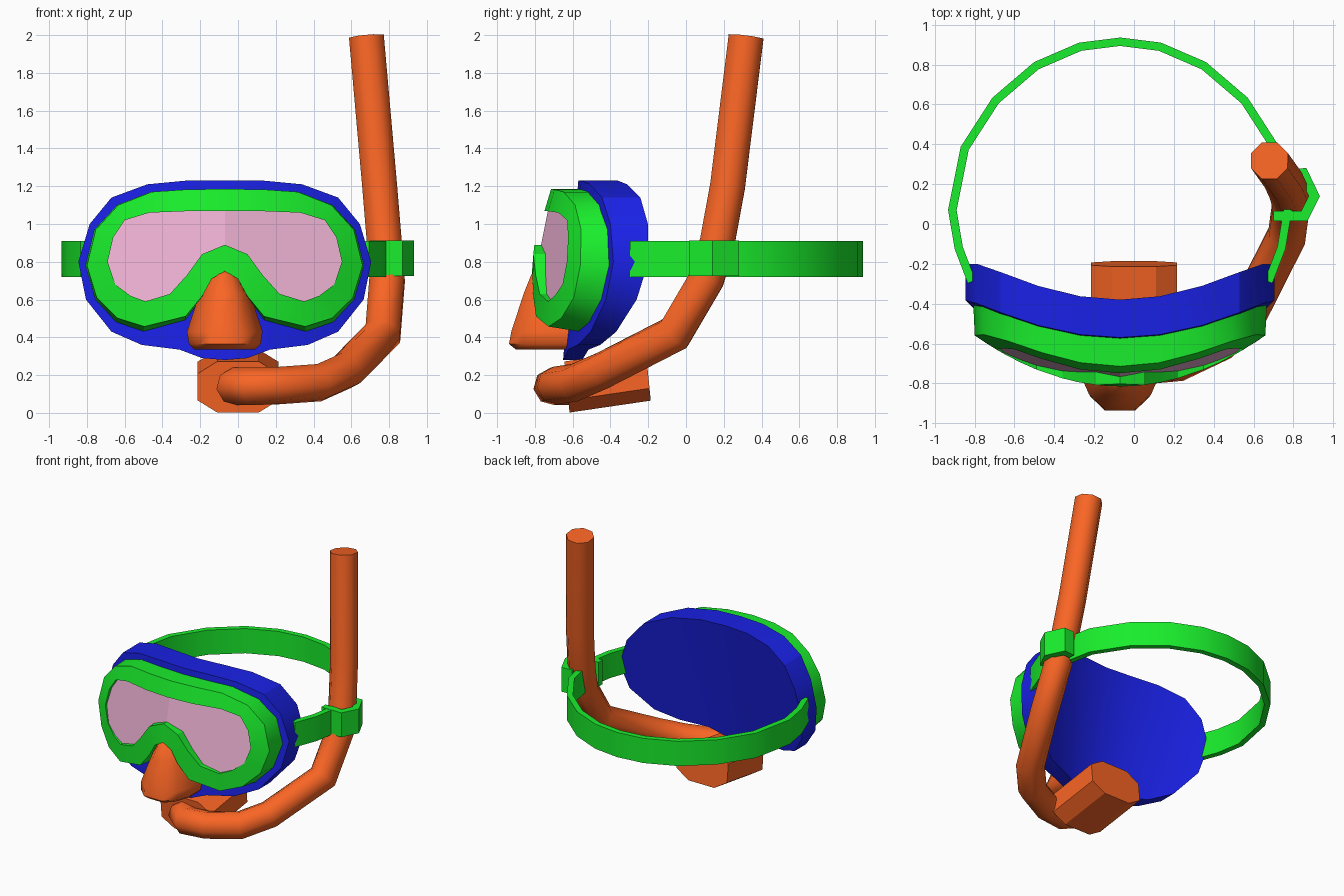
import bpy, bmesh, math
from mathutils import Vector

if "Cube" in bpy.data.objects:
    bpy.data.objects.remove(bpy.data.objects["Cube"])

CX = -0.07  # symmetry plane of the mask


def material(name, rgb):
    m = bpy.data.materials.new(name)
    m.diffuse_color = (*rgb, 1)
    m.use_nodes = True
    m.node_tree.nodes["Principled BSDF"].inputs["Base Color"].default_value = m.diffuse_color
    return m


GREEN = material("green", (0.01, 0.85, 0.025))
BLUE = material("blue", (0.01, 0.015, 0.78))
ORANGE = material("orange", (0.95, 0.13, 0.018))
PINK = material("pink", (0.85, 0.44, 0.65))


def build(name, verts, faces, mat, angle=30):
    me = bpy.data.meshes.new(name)
    me.from_pydata(verts, [], faces)
    bm = bmesh.new()
    bm.from_mesh(me)
    bmesh.ops.recalc_face_normals(bm, faces=bm.faces)
    bm.to_mesh(me)
    bm.free()
    me.materials.append(mat)
    ob = bpy.data.objects.new(name, me)
    bpy.context.collection.objects.link(ob)
    bpy.ops.object.select_all(action='DESELECT')
    ob.select_set(True)
    bpy.context.view_layer.objects.active = ob
    bpy.ops.object.shade_smooth_by_angle(angle=math.radians(angle))
    return ob


def ring_faces(n, m, closed=False):
    faces = []
    for k in range(m if closed else m - 1):
        a, b = k * n, (k + 1) % m * n
        faces += [(a + i, a + (i + 1) % n, b + (i + 1) % n, b + i) for i in range(n)]
    return faces


def loft(name, rings, mat, caps=True, closed=False, angle=30):
    n, m = len(rings[0]), len(rings)
    faces = ring_faces(n, m, closed)
    if caps:
        faces += [tuple(range(n)), tuple(range((m - 1) * n, m * n))]
    return build(name, [v for r in rings for v in r], faces, mat, angle)


def mirror(half):
    return half + [(-u, z) for u, z in half[-2:0:-1]]


def place(outline, depth):
    return [(CX + u, depth(u, z), z) for u, z in outline]


def skirt_back(u, z):
    return -0.38 + 0.18 * (z - 1.23) + 0.43 * u * u


def skirt_front(u, z):
    return -0.57 + 0.085 * (z - 1.23) + 0.37 * u * u


def frame_back(u, z):
    return skirt_front(u, z) + 0.01


def frame_front(u, z):
    return -0.815 + 0.3 * max(0, z - 0.85) + 0.48 * u * u


def lens_depth(u, z):
    return -0.775 + 0.2 * (z - 0.85) + 0.28 * abs(u)


# Blue face skirt, with curved front and back sheets
half = [(0, 1.23), (.2, 1.23), (.41, 1.21), (.6, 1.14), (.715, 1.0), (.775, .8),
        (.735, .6), (.6, .43), (.44, .36), (.24, .335), (.12, .29), (0, .28)]
ring = mirror(half)
n, last = len(ring), len(half) - 1
faces = ring_faces(n, 2)
for base in (0, n):
    for j in range(last // 2):
        quad = (j, j + 1, last - j - 1, last - j)
        faces.append(tuple(base + i for i in quad))
        faces.append(tuple(base + (n - i) % n for i in quad))
build("mask_skirt", place(ring, skirt_back) + place(ring, skirt_front), faces, BLUE)

# Green lens frame
outer = [(0, 1.185), (.2, 1.183), (.39, 1.17), (.57, 1.1), (.69, .97), (.737, .78), (.685, .6),
         (.575, .48), (.43, .43), (.21, .49), (.12, .61), (.07, .71), (0, .75)]
inner = [(0, 1.07), (.2, 1.068), (.4, 1.06), (.53, 1.02), (.59, .93), (.62, .8), (.58, .68),
         (.5, .62), (.42, .59), (.29, .63), (.2, .73), (.12, .84), (0, .89)]
lip = [(u * 0.99, z + 0.1 * max(0, 0.7 - z)) for u, z in outer]
loft("lens_frame", [place(mirror(outer), frame_back), place(mirror(lip), frame_front),
                    place(mirror(inner), frame_front), place(mirror(inner), frame_back)],
     GREEN, caps=False, closed=True)

# Folded lens made of two flat halves
ring = mirror(inner)
k = len(inner)
build("lens", place(ring, lens_depth),
      [tuple(range(k)), tuple(range(k - 1, len(ring))) + (0,)], PINK, 5)

# Nose pocket
rings = []
for z, w, f in [(.755, .035, -.80), (.73, .085, -.82), (.63, .135, -.86),
                (.43, .20, -.925), (.365, .19, -.937), (.335, .16, -.90)]:
    side = [(w, -.56), (w, f + .17), (.78 * w, f + .07), (.4 * w, f)]
    rings.append([(CX + x, y, z) for x, y in side] +
                 [(CX - x, y, z) for x, y in reversed(side)])
loft("nose_pocket", rings, ORANGE, angle=50)


# Flat bands standing in z, following a path in plan
def band(name, path, z0, z1, thick):
    pts = [Vector(p) for p in path]
    rings = []
    for i, p in enumerate(pts):
        d1 = (p - pts[i - 1]).normalized() if i else (pts[1] - p).normalized()
        d2 = (pts[i + 1] - p).normalized() if i < len(pts) - 1 else d1
        d = (d1 + d2).normalized()
        nrm = Vector((-d.y, d.x)) * (thick / 2 / max(0.5, d.dot(d1)))
        a, b = p + nrm, p - nrm
        rings.append([(a.x, a.y, z0), (b.x, b.y, z0), (b.x, b.y, z1), (a.x, a.y, z1)])
    loft(name, rings, GREEN)


side = [(.745, -.29), (.81, -.12), (.842, .07), (.78, .38), (.625, .62),
        (.42, .795), (.2, .89), (0, .915)]
strap = [(CX + u, y) for u, y in side] + [(CX - u, y) for u, y in side[-2::-1]]
band("head_strap", strap, .72, .91, .042)
band("snorkel_clip", [(.70, .04), (.855, .04), (.905, .14), (.85, .255), (.78, .25)],
     .725, .912, .05)

# Snorkel tube: an octagon carried from mitre to mitre down a bent path
path = [Vector(p) for p in [
    (.68, .318, 1.99), (.75, .22, 1.2), (.775, .165, .9), (.79, .11, .71), (.767, -.06, .42),
    (.575, -.44, .225), (.43, -.59, .16), (.22, -.69, .145), (.06, -.705, .14),
    (-.015, -.64, .14), (-.015, -.54, .14)]]
d = (path[1] - path[0]).normalized()
e1 = d.cross(Vector((0, 1, 0))).normalized()
e2 = d.cross(e1)
angles = [math.radians(22.5 + 45 * i) for i in range(8)]
rings = [[path[0] + 0.1 * (e1 * math.cos(t) + e2 * math.sin(t)) for t in angles]]
for i in range(1, len(path)):
    d = (path[i] - path[i - 1]).normalized()
    nrm = d + ((path[i + 1] - path[i]).normalized() if i < len(path) - 1 else d)
    rings.append([v + d * ((path[i] - v).dot(nrm) / d.dot(nrm)) for v in rings[-1]])
loft("snorkel_tube", rings, ORANGE, angle=50)

# Mouthpiece, a tilted eight-sided block
octagon = [(.215, -.07), (.215, .07), (.11, .135), (-.11, .135),
           (-.215, .07), (-.215, -.07), (-.11, -.135), (.11, -.135)]
loft("mouthpiece", [[(x, y - 0.1 * z, zc + z) for x, z in octagon]
                    for y, zc in ((-.63, .137), (-.2, .20))], ORANGE)
